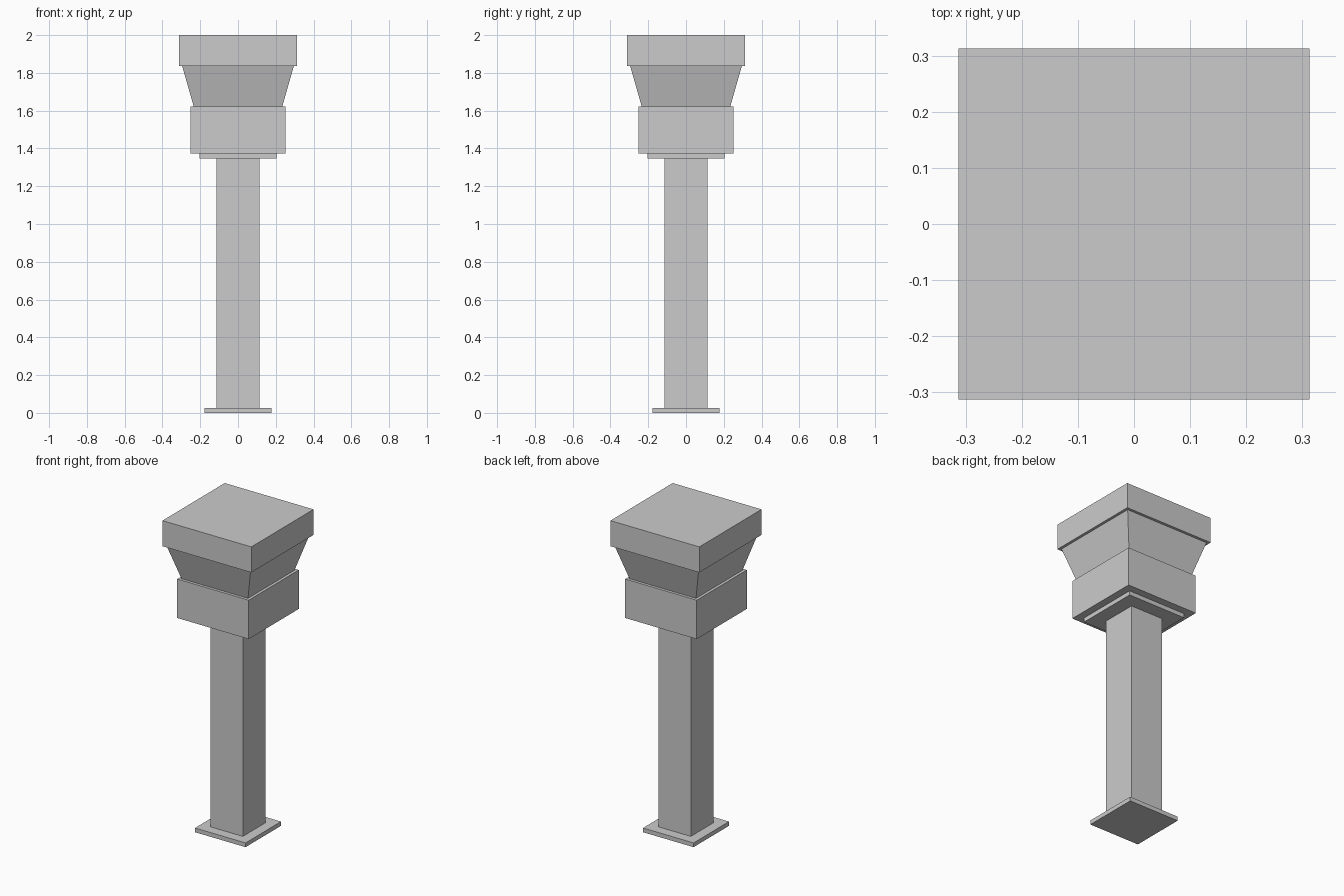
import bpy
import bmesh

cube = bpy.data.objects.get("Cube")
if cube:
    bpy.data.objects.remove(cube, do_unlink=True)

GREY = (0.6, 0.6, 0.6, 1.0)
grey = bpy.data.materials.new("light_grey")
grey.use_nodes = True
grey.diffuse_color = GREY
grey.node_tree.nodes["Principled BSDF"].inputs["Base Color"].default_value = GREY


def square_block(name, bottom, top, half_bottom, half_top=None):
    """Square block centred on the z axis, optionally flared towards the top."""
    half_top = half_top or half_bottom
    bm = bmesh.new()
    bmesh.ops.create_cube(bm, size=2)
    for v in bm.verts:
        upper = v.co.z > 0
        half = half_top if upper else half_bottom
        v.co = (v.co.x * half, v.co.y * half, top if upper else bottom)
    mesh = bpy.data.meshes.new(name)
    bm.to_mesh(mesh)
    bm.free()
    mesh.materials.append(grey)
    obj = bpy.data.objects.new(name, mesh)
    bpy.context.collection.objects.link(obj)
    return obj


# Foot and shaft
square_block("base_plate", 0, 0.027, 0.178)
square_block("tower_shaft", 0.027, 1.346, 0.114)

# Collar and lower cabin
square_block("collar", 1.346, 1.373, 0.204)
square_block("lower_cabin", 1.373, 1.621, 0.252)

# Flared lookout under the overhanging roof
square_block("flared_lookout", 1.621, 1.837, 0.234, 0.296)
square_block("roof", 1.837, 2.0, 0.313)
